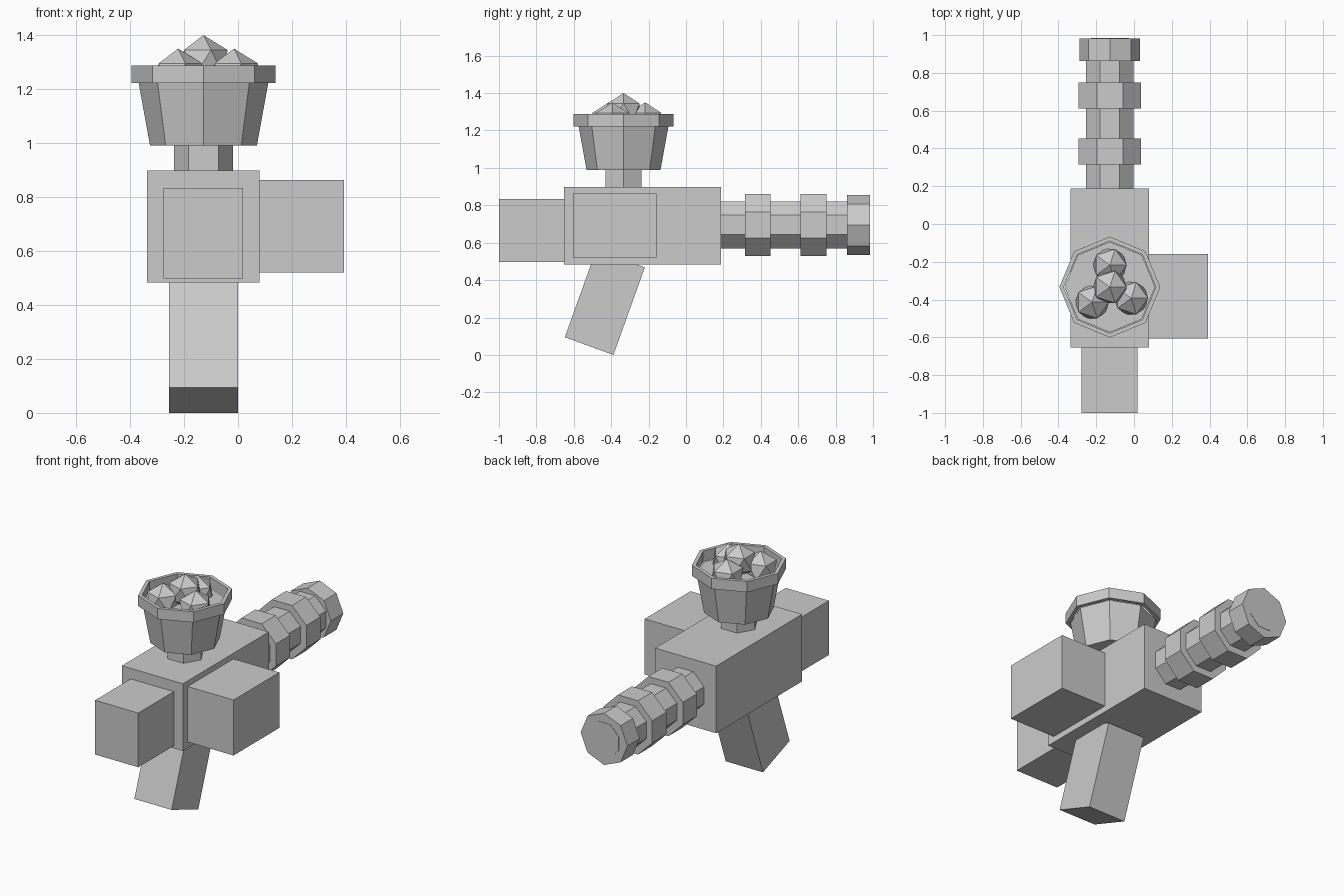
import bpy, bmesh, math
from mathutils import Matrix, Vector

if "Cube" in bpy.data.objects:
    bpy.data.objects.remove(bpy.data.objects["Cube"])

grey = bpy.data.materials.new("light_grey")
grey.diffuse_color = (0.6, 0.6, 0.6, 1)
grey.use_nodes = True
grey.node_tree.nodes["Principled BSDF"].inputs["Base Color"].default_value = grey.diffuse_color


def finish(name, bm):
    bmesh.ops.recalc_face_normals(bm, faces=bm.faces)
    me = bpy.data.meshes.new(name)
    bm.to_mesh(me)
    bm.free()
    me.materials.append(grey)
    ob = bpy.data.objects.new(name, me)
    bpy.context.collection.objects.link(ob)
    return ob


def box(name, x0, x1, y0, y1, z0, z1):
    bm = bmesh.new()
    bmesh.ops.create_cube(bm, size=1)
    for v in bm.verts:
        v.co = Vector((x1 if v.co.x > 0 else x0,
                       y1 if v.co.y > 0 else y0,
                       z1 if v.co.z > 0 else z0))
    return finish(name, bm)


def prism_x(name, x0, x1, profile):
    """Extrude a (y, z) outline along x."""
    bm = bmesh.new()
    face = bm.faces.new([bm.verts.new((x0, y, z)) for y, z in profile])
    ext = bmesh.ops.extrude_face_region(bm, geom=[face])
    verts = [g for g in ext["geom"] if isinstance(g, bmesh.types.BMVert)]
    bmesh.ops.translate(bm, vec=(x1 - x0, 0, 0), verts=verts)
    return finish(name, bm)


def lathe(name, profile, sides, matrix, phase=0.0, closed=False):
    """Turn a (radius, height) profile; closed makes a hollow ring."""
    bm = bmesh.new()
    rings = []
    for r, h in profile:
        angles = [phase + 2 * math.pi * i / sides for i in range(sides)]
        rings.append([bm.verts.new((r * math.cos(a), r * math.sin(a), h)) for a in angles])
    pairs = list(zip(rings, rings[1:]))
    if closed:
        pairs.append((rings[-1], rings[0]))
    else:
        bm.faces.new(rings[0])
        bm.faces.new(rings[-1])
    for a, b in pairs:
        for i in range(sides):
            j = (i + 1) % sides
            bm.faces.new((a[i], a[j], b[j], b[i]))
    bm.transform(matrix)
    return finish(name, bm)


CX = -0.128   # shared centre line

# Body, rear block, side tank
box("body", -0.337, 0.08, -0.653, 0.187, 0.483, 0.898)
box("rear_block", -0.277, 0.018, -1.0, -0.653, 0.498, 0.833)
box("side_tank", 0.08, 0.393, -0.605, -0.158, 0.52, 0.863)

# Slanted grip, its top buried in the body
prism_x("grip", -0.255, 0.0,
        [(-0.388, 0.0), (-0.22, 0.468), (-0.48, 0.562), (-0.648, 0.095)])

# Barrel: core, two collars and a turned muzzle with a bore disc
along_y = Matrix.Translation((CX, 0, 0.695)) @ Matrix.Rotation(-math.pi / 2, 4, 'X')
flat = math.pi / 8
lathe("barrel", [(0.137, 0.15), (0.137, 0.9)], 8, along_y, flat)
for i, (a, b) in enumerate([(0.315, 0.452), (0.612, 0.75)]):
    lathe(f"barrel_collar_{i + 1}", [(0.18, a), (0.18, b)], 8, along_y, flat)
lathe("muzzle", [(0.16, 0.862), (0.16, 0.983)], 8, along_y)
lathe("bore_disc", [(0.11, 0.975), (0.11, 0.985)], 8, along_y, flat)

# Hopper: neck, cup and rim
up = Matrix.Translation((CX, -0.334, 0))
lathe("hopper_neck", [(0.11, 0.88), (0.11, 1.0)], 6, up)
lathe("hopper_cup", [(0.198, 0.99), (0.24, 1.222)], 8, up)
lathe("hopper_rim", [(0.267, 1.222), (0.267, 1.288), (0.244, 1.288), (0.244, 1.222)],
      8, up, closed=True)

# Faceted balls in the hopper
balls = [(CX, -0.334, 1.30), (CX, -0.218, 1.25), (-0.222, -0.414, 1.25), (-0.015, -0.393, 1.25)]
for i, p in enumerate(balls):
    bm = bmesh.new()
    bmesh.ops.create_icosphere(bm, subdivisions=1, radius=0.1, matrix=Matrix.Translation(p))
    finish(f"ball_{i + 1}", bm)
